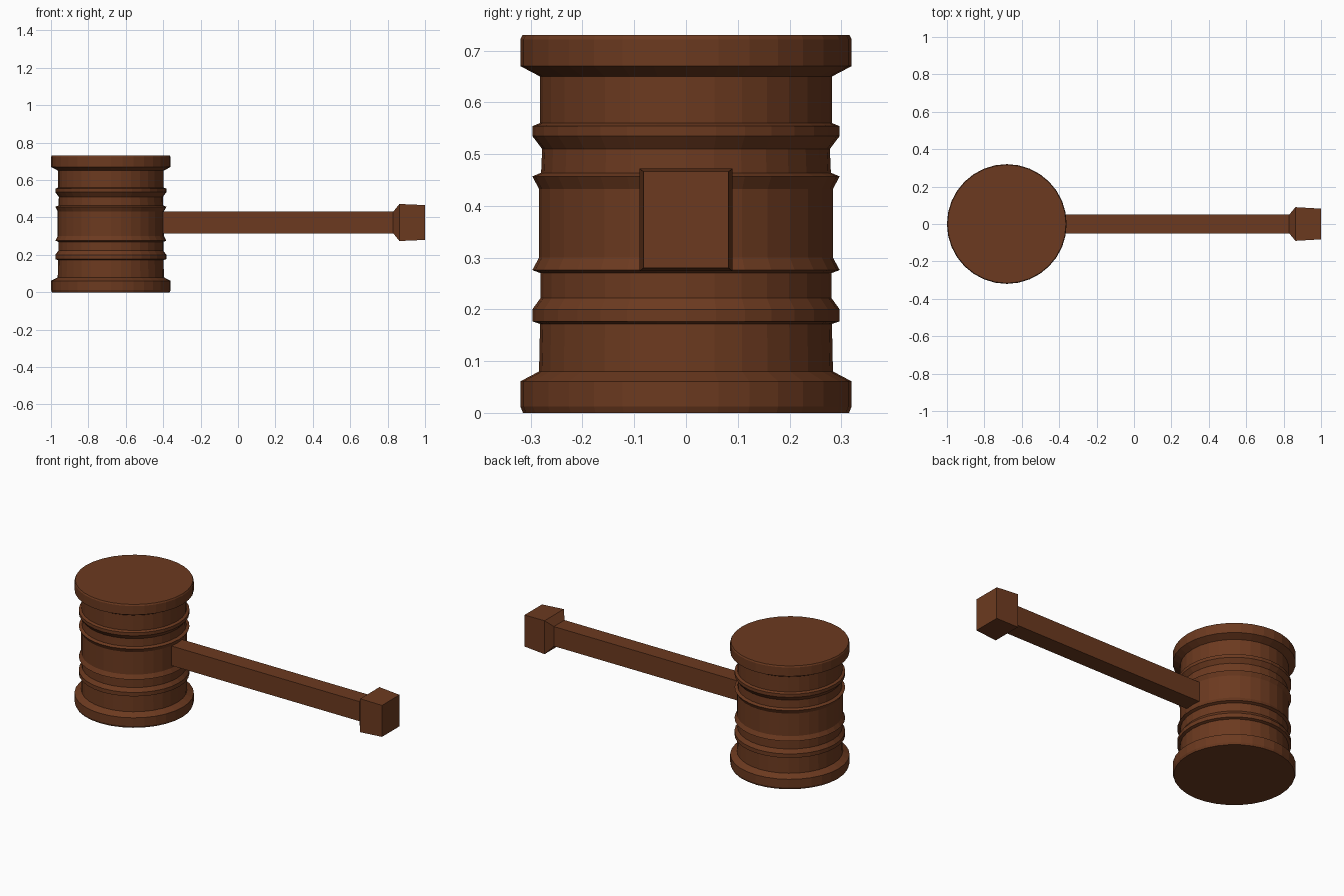
import bpy, bmesh, math

if "Cube" in bpy.data.objects:
    bpy.data.objects.remove(bpy.data.objects["Cube"])

wood = bpy.data.materials.new("wood")
wood.diffuse_color = (0.15, 0.042, 0.014, 1)
wood.use_nodes = True
wood.node_tree.nodes["Principled BSDF"].inputs["Base Color"].default_value = wood.diffuse_color


def loft(name, rings):
    """Skin a list of vertex rings and cap both ends."""
    bm = bmesh.new()
    loops = [[bm.verts.new(p) for p in ring] for ring in rings]
    n = len(loops[0])
    for a, b in zip(loops, loops[1:]):
        for i in range(n):
            j = (i + 1) % n
            bm.faces.new((a[i], a[j], b[j], b[i]))
    bm.faces.new(loops[0])
    bm.faces.new(loops[-1])
    bmesh.ops.recalc_face_normals(bm, faces=bm.faces)
    mesh = bpy.data.meshes.new(name)
    bm.to_mesh(mesh)
    bm.free()
    mesh.materials.append(wood)
    obj = bpy.data.objects.new(name, mesh)
    bpy.context.collection.objects.link(obj)
    return obj


def circle(r, z, n=32, cx=-0.68):
    return [(cx + r * math.cos(2 * math.pi * i / n),
             r * math.sin(2 * math.pi * i / n), z) for i in range(n)]


def rect(x, hy, hz, cz=0.373):
    return [(x, sy * hy, cz + sz * hz)
            for sy, sz in ((-1, -1), (1, -1), (1, 1), (-1, 1))]


# turned head: (radius, height) from the bottom face to the top face
profile = [
    (0.315, 0.0), (0.32, 0.012), (0.32, 0.061), (0.284, 0.08),   # lower rim
    (0.282, 0.172), (0.297, 0.177), (0.297, 0.2), (0.281, 0.222),  # low bead
    (0.281, 0.27), (0.297, 0.276), (0.284, 0.3),                 # low ridge
    (0.284, 0.433), (0.297, 0.457), (0.28, 0.464),               # high ridge
    (0.278, 0.51), (0.297, 0.535), (0.297, 0.554), (0.282, 0.56),  # high bead
    (0.282, 0.65), (0.32, 0.67), (0.32, 0.722), (0.316, 0.73),   # upper rim
]
loft("head", [circle(r, z) for r, z in profile])

# square handle with a flared, slightly tapering end block
loft("handle", [rect(-0.45, 0.05, 0.058), rect(0.83, 0.05, 0.058),
                rect(0.863, 0.09, 0.099), rect(1.0, 0.082, 0.093)])
